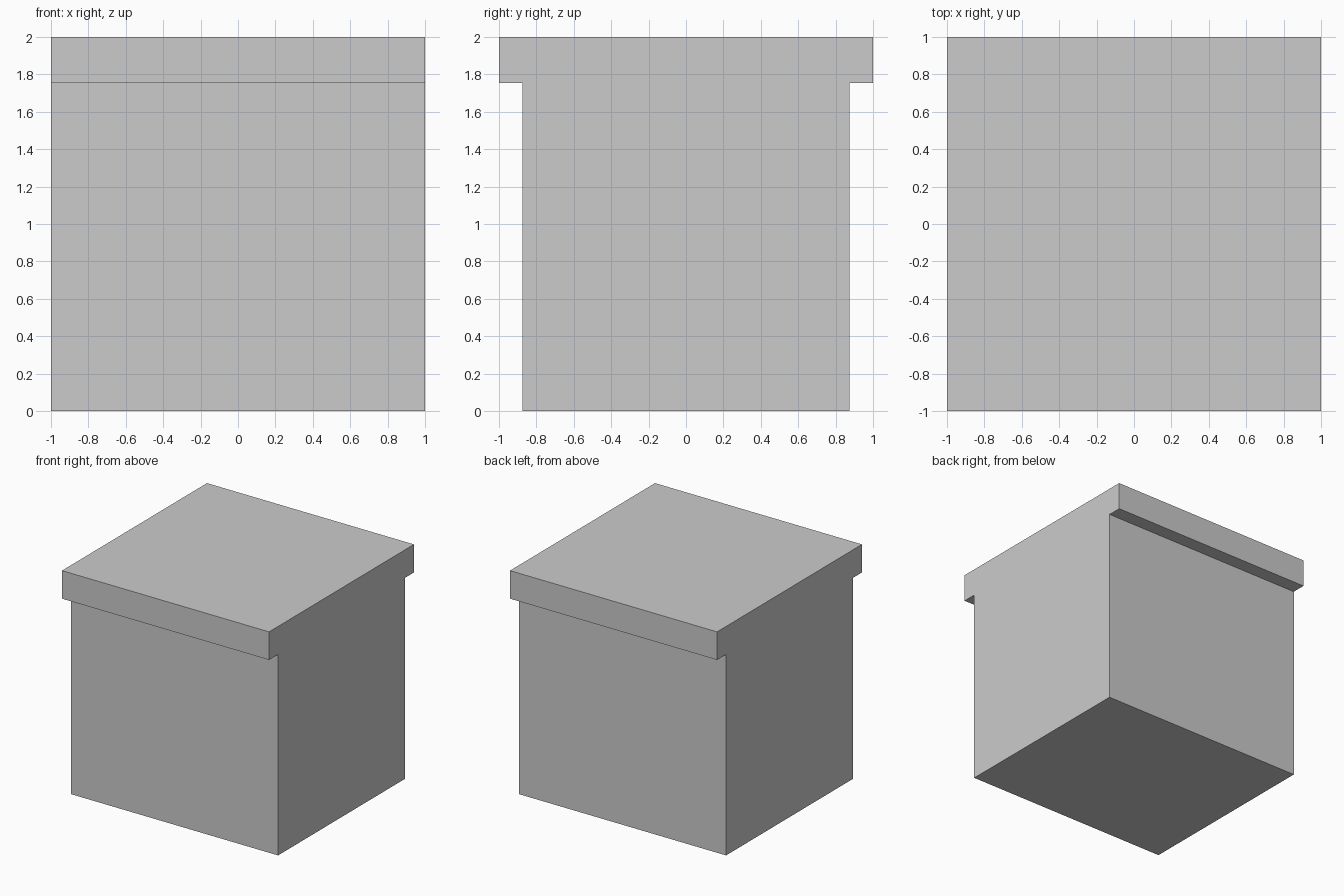
import bpy
import bmesh

if "Cube" in bpy.data.objects:
    bpy.data.objects.remove(bpy.data.objects["Cube"])

HALF_LENGTH = 1.0
HALF_PROFILE = [(0.875, 0.0), (0.875, 1.755), (1.0, 1.755), (1.0, 2.0)]

# Lipped block: T-shaped side profile, mirrored in y and extruded along x
profile = HALF_PROFILE + [(-y, z) for y, z in reversed(HALF_PROFILE)]
bm = bmesh.new()
face = bm.faces.new([bm.verts.new((-HALF_LENGTH, y, z)) for y, z in profile])
result = bmesh.ops.extrude_face_region(bm, geom=[face], use_keep_orig=True)
moved = [v for v in result["geom"] if isinstance(v, bmesh.types.BMVert)]
bmesh.ops.translate(bm, verts=moved, vec=(2 * HALF_LENGTH, 0, 0))
bmesh.ops.recalc_face_normals(bm, faces=bm.faces)

mesh = bpy.data.meshes.new("lipped_block")
bm.to_mesh(mesh)
bm.free()
block = bpy.data.objects.new("lipped_block", mesh)
bpy.context.collection.objects.link(block)
